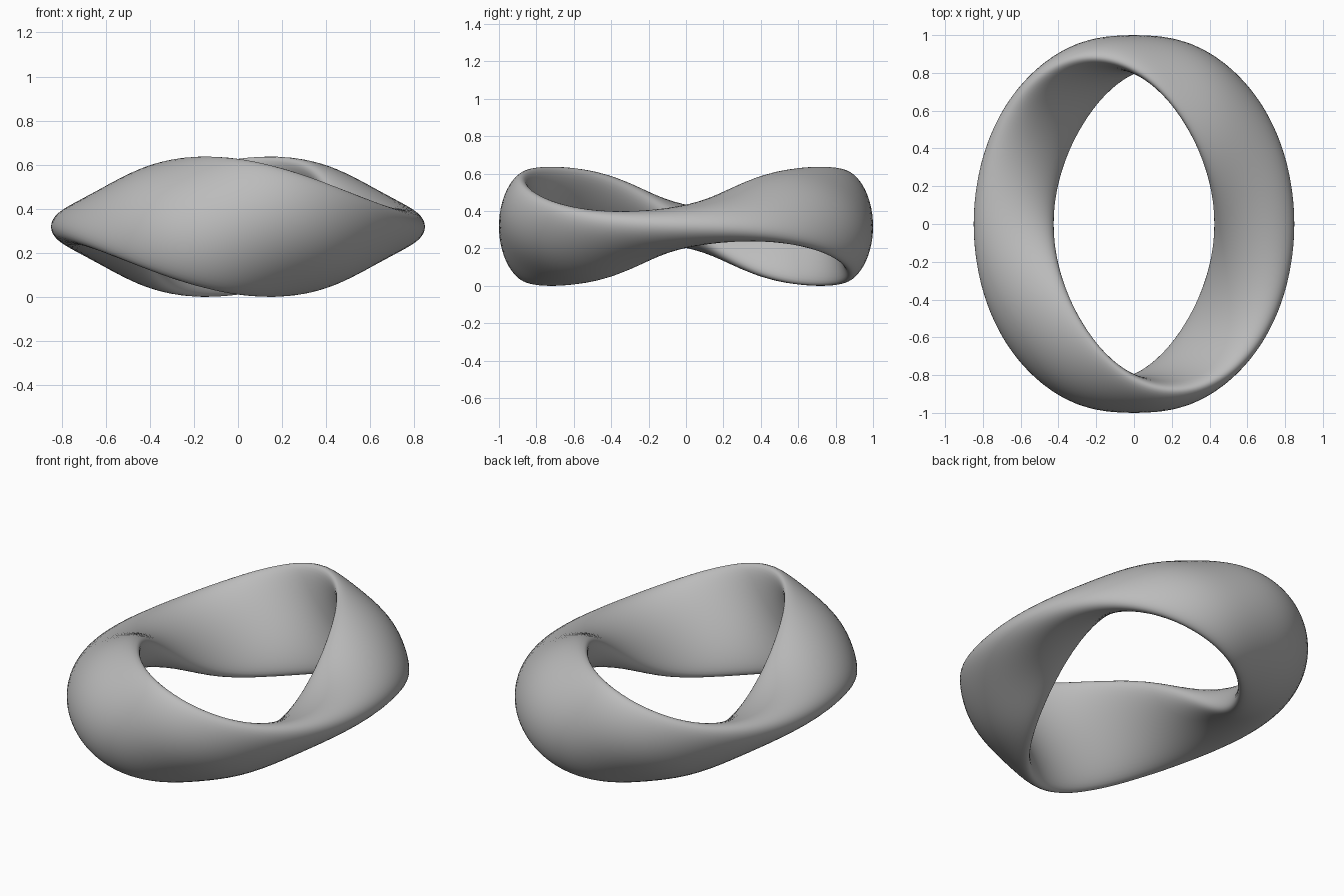
import bpy, bmesh
from math import sin, cos, tau

cube = bpy.data.objects.get("Cube")
if cube:
    bpy.data.objects.remove(cube, do_unlink=True)

# Plain grey material
grey = bpy.data.materials.new("plain grey")
grey.use_nodes = True
colour = (0.5, 0.5, 0.5, 1)
grey.diffuse_color = colour
grey.node_tree.nodes["Principled BSDF"].inputs["Base Color"].default_value = colour

STEPS, SIDES = 180, 48
SQUASH = 0.706


def band_point(a, s):
    """Point on the band: a runs round the ring from the front, s round the section."""
    # Elliptical section that makes one full twist per lap
    twist = a + 0.05 * sin(2 * a)
    u = (0.304 + 0.004 * cos(2 * a)) * cos(s)
    v = (0.107 - 0.009 * cos(2 * a)) * sin(s)
    # The outer face swells between the front, the sides and the back
    v += 0.035 * cos(a) * (sin(2 * a) * sin(s)) ** 2
    # Both lips curl inwards at the front and back, and the ring rises and falls
    curl = 0.076 * (cos(a) * cos(s)) ** 2
    radius = 0.902 - curl + u * sin(twist) + v * cos(twist)
    height = 0.015 * sin(4 * a) - 0.07 * sin(2 * a) + u * cos(twist) - v * sin(twist)
    return SQUASH * radius * sin(a), -radius * cos(a), height


# Twisted ring
bm = bmesh.new()
rings = [[bm.verts.new(band_point(tau * i / STEPS, tau * j / SIDES))
          for j in range(SIDES)] for i in range(STEPS)]
for i in range(STEPS):
    here, ahead = rings[i], rings[(i + 1) % STEPS]
    for j in range(SIDES):
        k = (j + 1) % SIDES
        bm.faces.new((here[j], here[k], ahead[k], ahead[j]))
bmesh.ops.recalc_face_normals(bm, faces=bm.faces)

# Stand it on the ground
floor = min(v.co.z for v in bm.verts)
bmesh.ops.translate(bm, verts=bm.verts, vec=(0, 0, -floor))

mesh = bpy.data.meshes.new("twisted_ring")
bm.to_mesh(mesh)
bm.free()
mesh.materials.append(grey)
mesh.shade_smooth()
ring = bpy.data.objects.new("twisted_ring", mesh)
bpy.context.collection.objects.link(ring)
